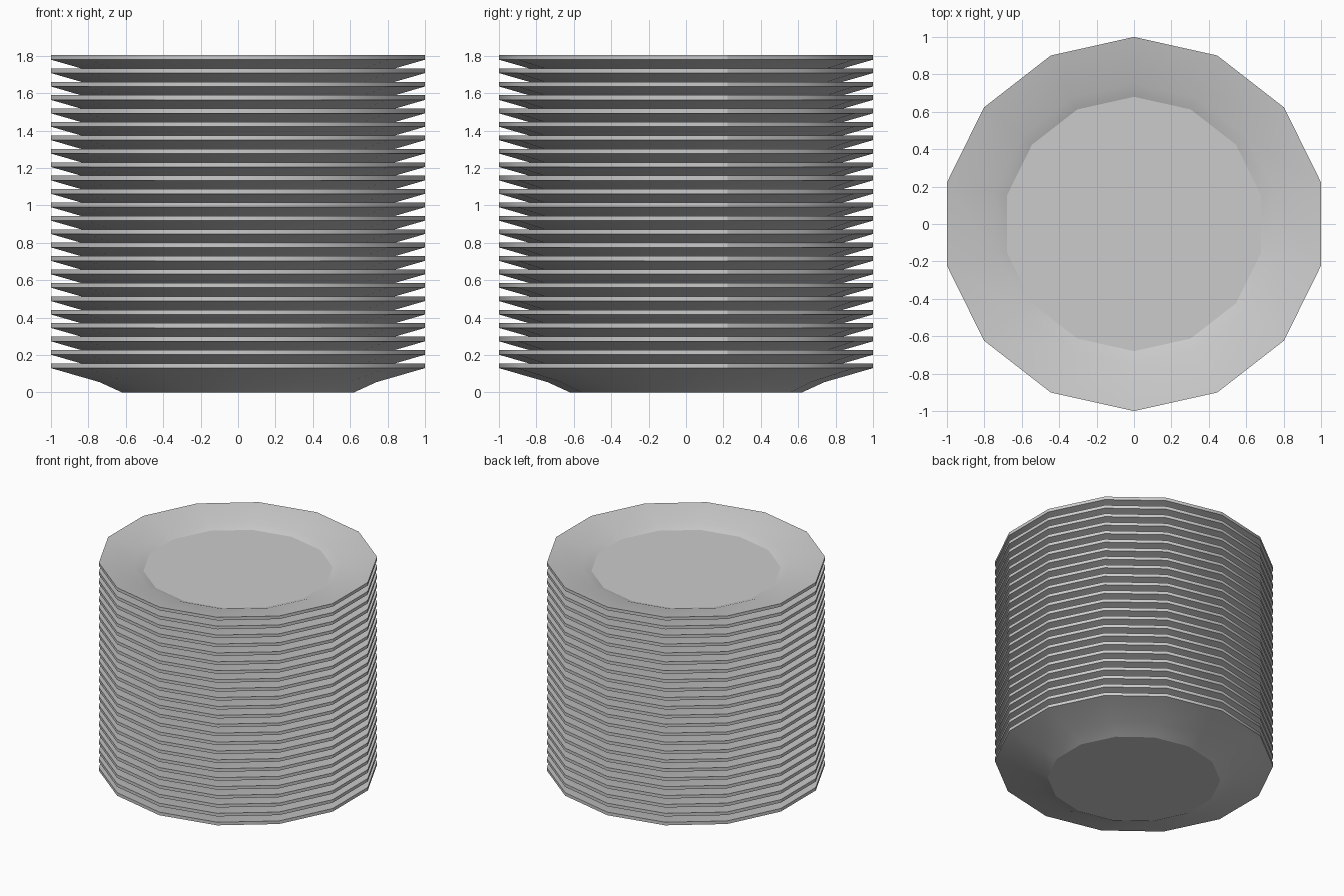
import bpy, bmesh, math

if "Cube" in bpy.data.objects:
    bpy.data.objects.remove(bpy.data.objects["Cube"])

SIDES, COUNT, STEP = 14, 24, 0.0717
STRETCH = 1 / math.cos(math.pi / SIDES)   # makes the width across flats match y

# plate profile (radius, height), from foot around the rim to the well
PROFILE = [(0.62, 0), (0.74, 0.055), (1.0, 0.13), (1.0, 0.155),
           (0.75, 0.107), (0.68, 0.08)]

bm = bmesh.new()
rings = []
for r, z in PROFILE:
    ring = []
    for i in range(SIDES):
        a = math.pi / 2 + 2 * math.pi * i / SIDES
        ring.append(bm.verts.new((r * math.cos(a) * STRETCH, r * math.sin(a), z)))
    rings.append(ring)
for lo, hi in zip(rings, rings[1:]):
    for i in range(SIDES):
        j = (i + 1) % SIDES
        bm.faces.new((lo[i], lo[j], hi[j], hi[i]))
bm.faces.new(rings[0][::-1])   # foot
bm.faces.new(rings[-1])        # well floor
bm.normal_update()

mesh = bpy.data.meshes.new("plate_stack")
bm.to_mesh(mesh)
bm.free()
plates = bpy.data.objects.new("plate_stack", mesh)
bpy.context.collection.objects.link(plates)

# smooth walls, crisp foot, rim and well
bpy.context.view_layer.objects.active = plates
plates.select_set(True)
bpy.ops.object.shade_smooth_by_angle(angle=math.radians(26))
for e in mesh.edges:
    if all(mesh.vertices[v].index >= (len(PROFILE) - 1) * SIDES
           or mesh.vertices[v].index < SIDES for v in e.vertices):
        e.use_edge_sharp = True

# the stack
stack = plates.modifiers.new("stack", 'ARRAY')
stack.count = COUNT
stack.use_relative_offset = False
stack.use_constant_offset = True
stack.constant_offset_displace = (0, 0, STEP)
